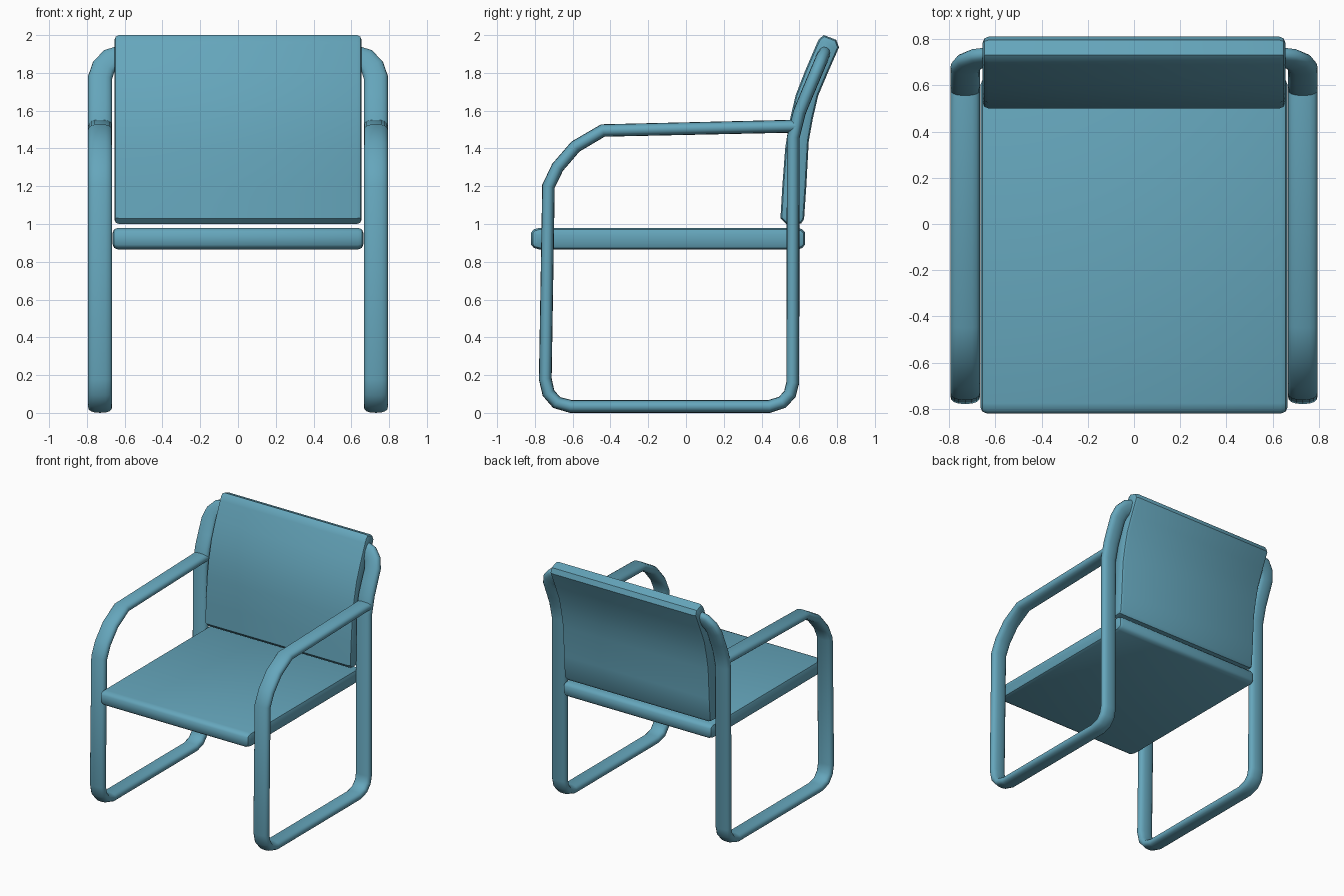
import bpy, bmesh, math
from mathutils import Vector

if "Cube" in bpy.data.objects:
    bpy.data.objects.remove(bpy.data.objects["Cube"])

mat = bpy.data.materials.new("teal")
mat.diffuse_color = (0.13, 0.38, 0.5, 1)
mat.use_nodes = True
mat.node_tree.nodes["Principled BSDF"].inputs["Base Color"].default_value = mat.diffuse_color


def finish(name, bm):
    bmesh.ops.recalc_face_normals(bm, faces=bm.faces)
    me = bpy.data.meshes.new(name)
    bm.to_mesh(me)
    bm.free()
    ob = bpy.data.objects.new(name, me)
    me.materials.append(mat)
    bpy.context.collection.objects.link(ob)
    bpy.ops.object.select_all(action='DESELECT')
    ob.select_set(True)
    bpy.context.view_layer.objects.active = ob
    bpy.ops.object.shade_smooth_by_angle(angle=math.radians(40))
    return ob


def slab(name, profile, half_x, bevel):
    """Extrude a y-z profile across x and round the side edges."""
    bm = bmesh.new()
    face = bm.faces.new([bm.verts.new((-half_x, y, z)) for y, z in profile])
    ext = bmesh.ops.extrude_face_region(bm, geom=[face])
    moved = [v for v in ext["geom"] if isinstance(v, bmesh.types.BMVert)]
    bmesh.ops.translate(bm, verts=moved, vec=(2 * half_x, 0, 0))
    bm.normal_update()
    rim = [e for e in bm.edges if abs(e.verts[0].co.x - e.verts[1].co.x) < 1e-6]
    bmesh.ops.bevel(bm, geom=rim, offset=bevel, segments=2, profile=0.5, affect='EDGES')
    return finish(name, bm)


def flat_tube(name, path, normal, half_w, half_t, sides=16):
    """Sweep a flattened oval along a path, carrying the normal through each bend."""
    pts = [Vector(p) for p in path]
    bm = bmesh.new()
    rings, n, last = [], Vector(normal), None
    for i, p in enumerate(pts):
        a = (p - pts[i - 1]).normalized() if i else None
        b = (pts[i + 1] - p).normalized() if i < len(pts) - 1 else None
        t = ((a or b) + (b or a)).normalized()
        if last:
            n = last.rotation_difference(t) @ n
        n = (n - t * n.dot(t)).normalized()
        last, side, ring = t, t.cross(n), []
        for k in range(sides):
            c, s = math.cos(math.tau * k / sides), math.sin(math.tau * k / sides)
            u = math.copysign(abs(c) ** 0.8, c) * half_w
            v = math.copysign(abs(s) ** 0.8, s) * half_t
            ring.append(bm.verts.new(p + side * u + n * v))
        rings.append(ring)
    for r, q in zip(rings, rings[1:]):
        for k in range(sides):
            j = (k + 1) % sides
            bm.faces.new((r[k], r[j], q[j], q[k]))
    bm.faces.new(rings[0])
    bm.faces.new(rings[-1])
    return finish(name, bm)


# seat cushion
slab("seat", [(-0.82, 0.89), (-0.805, 0.873), (-0.775, 0.865), (0.59, 0.865),
              (0.615, 0.873), (0.63, 0.89), (0.63, 0.955), (0.615, 0.972),
              (0.59, 0.98), (-0.775, 0.98), (-0.805, 0.972), (-0.82, 0.955)], 0.665, 0.03)

# curved backrest
slab("backrest", [(0.50, 1.03), (0.51, 1.2), (0.525, 1.4), (0.545, 1.53), (0.58, 1.68),
                  (0.63, 1.81), (0.69, 1.95), (0.705, 1.98), (0.73, 2.0), (0.795, 1.975),
                  (0.81, 1.935), (0.755, 1.81), (0.70, 1.68), (0.672, 1.56), (0.65, 1.44),
                  (0.637, 1.2), (0.625, 1.025), (0.61, 1.003), (0.53, 1.0)], 0.655, 0.025)

# side frame: armrest, front leg, floor rail, back post
loop = [(0.585, 1.518), (-0.44, 1.495), (-0.585, 1.41), (-0.68, 1.3), (-0.728, 1.2),
        (-0.745, 0.18), (-0.728, 0.105), (-0.685, 0.055), (-0.61, 0.034), (0.44, 0.034),
        (0.51, 0.056), (0.55, 0.1), (0.565, 0.16), (0.568, 1.46), (0.6, 1.59), (0.635, 1.675)]
path = [(0.73, y, z) for y, z in loop]
# upper end of the post curving in to the backrest
path += [(x, 0.675 + (z - 1.77) * 0.42, z)
         for x, z in [(0.73, 1.775), (0.712, 1.83), (0.675, 1.868), (0.62, 1.884), (0.56, 1.884)]]
frame = flat_tube("side_frame", path, (0, 0, 1), 0.064, 0.034)
mir = frame.modifiers.new("mirror", 'MIRROR')
mir.use_axis = (True, False, False)
